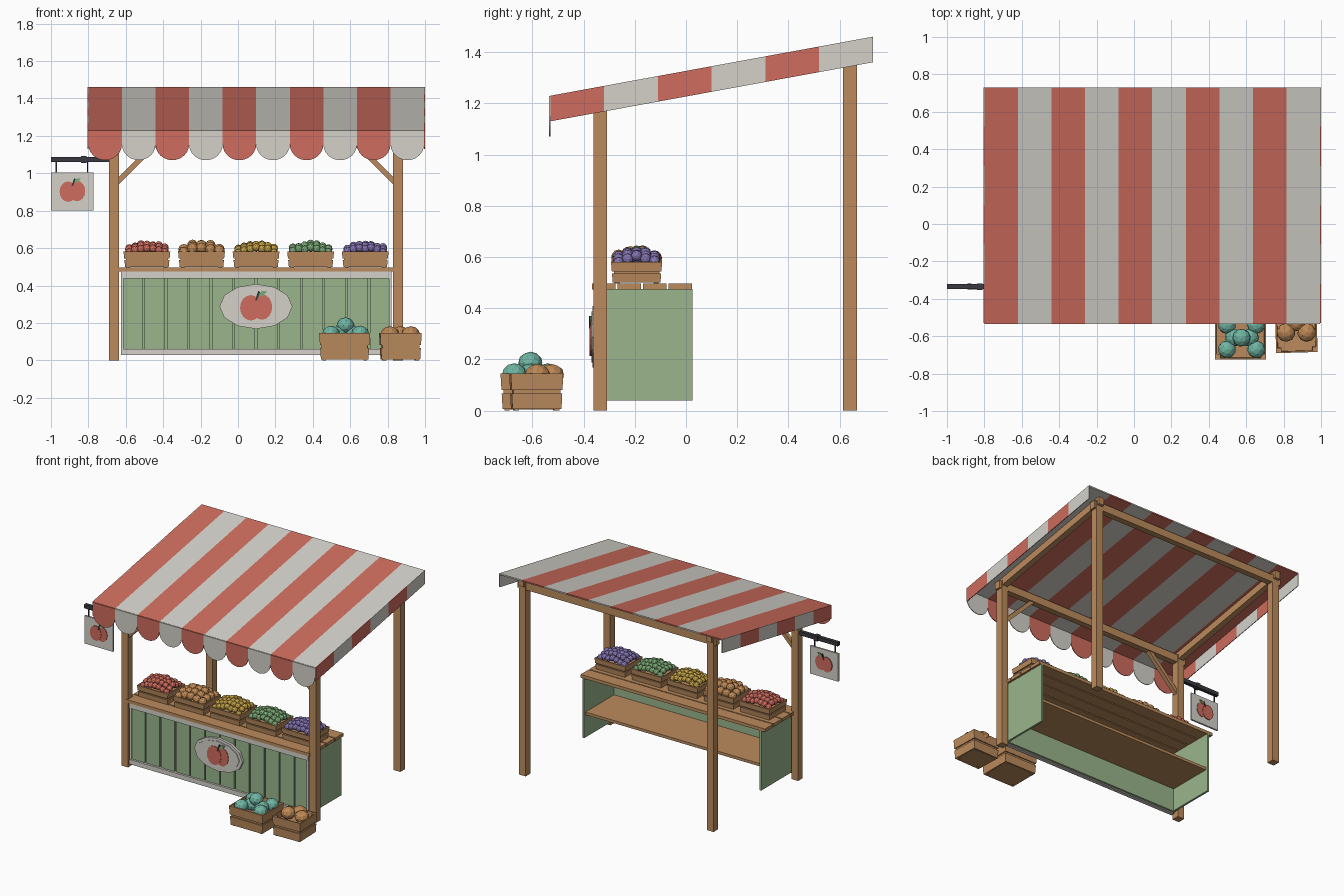
import bpy, bmesh, math, random
from mathutils import Vector, Matrix

random.seed(4)
old = bpy.data.objects.get("Cube")
if old:
    bpy.data.objects.remove(old, do_unlink=True)

COLOURS = {
    "red": (0.62, 0.15, 0.11), "white": (0.66, 0.64, 0.59), "green": (0.32, 0.46, 0.26),
    "wood": (0.50, 0.26, 0.11), "metal": (0.04, 0.04, 0.05), "orange": (0.52, 0.25, 0.09),
    "yellow": (0.55, 0.36, 0.06), "leaf": (0.20, 0.40, 0.18), "purple": (0.24, 0.18, 0.46),
    "teal": (0.16, 0.46, 0.36)}
NAMES = list(COLOURS)
MATS = []
for name, rgb in COLOURS.items():
    m = bpy.data.materials.new(name)
    m.use_nodes = True
    m.diffuse_color = (*rgb, 1)
    bsdf = m.node_tree.nodes["Principled BSDF"]
    bsdf.inputs["Base Color"].default_value = (*rgb, 1)
    bsdf.inputs["Roughness"].default_value = 0.8
    MATS.append(m)


def finish(name, bm, matrix=None):
    """Turn a bmesh into a named object holding only the colours it uses."""
    bmesh.ops.recalc_face_normals(bm, faces=bm.faces)
    used = sorted({f.material_index for f in bm.faces})
    for f in bm.faces:
        f.material_index = used.index(f.material_index)
    me = bpy.data.meshes.new(name)
    bm.to_mesh(me)
    bm.free()
    for i in used:
        me.materials.append(MATS[i])
    ob = bpy.data.objects.new(name, me)
    bpy.context.collection.objects.link(ob)
    if matrix:
        ob.matrix_world = matrix
    return ob


def prism(bm, pts, offset, colour):
    """Extrude a planar outline along an offset."""
    a = [bm.verts.new(p) for p in pts]
    b = [bm.verts.new(Vector(p) + Vector(offset)) for p in pts]
    faces = [bm.faces.new(a), bm.faces.new(b[::-1])]
    for i in range(len(a)):
        j = (i + 1) % len(a)
        faces.append(bm.faces.new((a[i], b[i], b[j], a[j])))
    for f in faces:
        f.material_index = NAMES.index(colour)


def box(bm, x0, x1, y0, y1, z0, z1, colour):
    prism(bm, [(x0, y0, z0), (x1, y0, z0), (x1, y1, z0), (x0, y1, z0)], (0, 0, z1 - z0), colour)


def single_box(name, *args):
    bm = bmesh.new()
    box(bm, *args)
    return finish(name, bm)


def ball(bm, centre, radius, colour, squash=1.0):
    turn = Matrix.Rotation(random.uniform(0, 6), 4, "Z")
    mat = Matrix.Translation(centre) @ turn @ Matrix.Diagonal((1, 1, squash, 1))
    res = bmesh.ops.create_icosphere(bm, subdivisions=2, radius=radius, matrix=mat)
    for f in {f for v in res["verts"] for f in v.link_faces}:
        f.material_index = NAMES.index(colour)


def oval(bm, x, z, rx, rz, y, depth, colour, n=16):
    ring = [(x + rx * math.cos(math.tau * i / n), y, z + rz * math.sin(math.tau * i / n)) for i in range(n)]
    prism(bm, ring, (0, depth, 0), colour)


# Canopy: sloping striped roof
LEFT, RIGHT, FRONT, BACK = -0.8, 0.995, -0.53, 0.73
STRIPE = (RIGHT - LEFT) / 10


def roof_z(y):
    return 1.23 + (y - FRONT) * 0.183


bm = bmesh.new()
for i in range(10):
    x = LEFT + i * STRIPE
    quad = [(px, py, roof_z(py)) for px, py in
            ((x, FRONT), (x + STRIPE, FRONT), (x + STRIPE, BACK), (x, BACK))]
    prism(bm, quad, (0, 0, -0.01), ("red", "white")[i % 2])
finish("canopy_roof", bm)

# Scalloped front valance
bm = bmesh.new()
for i in range(10):
    mid = LEFT + (i + 0.5) * STRIPE
    arc = [(mid - STRIPE / 2 * math.cos(math.pi * k / 12), FRONT,
            1.155 - 0.085 * math.sin(math.pi * k / 12)) for k in range(13)]
    top = [(mid + STRIPE / 2, FRONT, 1.228), (mid - STRIPE / 2, FRONT, 1.228)]
    prism(bm, arc + top, (0, -0.005, 0), ("red", "white")[i % 2])
finish("front_valance", bm)

# Side valances
for side, x, dx in (("left", RIGHT, 0.005), ("right", LEFT, -0.005)):
    bm = bmesh.new()
    step = (BACK - FRONT) / 6
    for i in range(6):
        y0, y1 = FRONT + i * step, FRONT + (i + 1) * step
        quad = [(x, y0, roof_z(y0) - 0.1), (x, y1, roof_z(y1) - 0.1), (x, y1, roof_z(y1)), (x, y0, roof_z(y0))]
        prism(bm, quad, (dx, 0, 0), ("red", "white")[i % 2])
    finish(side + "_valance", bm)

# Posts, beams and braces
POSTS_X = {"right": -0.663, "left": 0.855}
POSTS_Y = {"front": -0.335, "back": 0.641}
H = 0.027
for sx, x in POSTS_X.items():
    for sy, y in POSTS_Y.items():
        single_box(f"{sy}_{sx}_post", x - H, x + H, y - H, y + H, 0, roof_z(y) - 0.025, "wood")
    bm = bmesh.new()
    y0, y1 = -0.375, 0.685
    quad = [(x - 0.022, y, roof_z(y) - d) for y, d in ((y0, 0.065), (y1, 0.065), (y1, 0.012), (y0, 0.012))]
    prism(bm, quad, (0.044, 0, 0), "wood")
    finish(sx + "_side_beam", bm)
    bm = bmesh.new()
    s = 1 if x < 0 else -1
    pts = [(x + s * 0.02, -0.35, 0.935), (x + s * 0.02, -0.35, 0.975),
           (x + s * 0.25, -0.35, 1.205), (x + s * 0.29, -0.35, 1.205)]
    prism(bm, pts, (0, 0.03, 0), "wood")
    finish(sx + "_brace", bm)
for sy, y in POSTS_Y.items():
    z = roof_z(y) - 0.025
    single_box(sy + "_beam", -0.705, 0.897, y - 0.022, y + 0.022, z - 0.06, z - 0.005, "wood")

# Counter: boarded front, sides, shelf, trim and slatted top
X0, X1 = -0.626, 0.82
bm = bmesh.new()
box(bm, X0, X1, -0.335, -0.32, 0.035, 0.475, "green")
width = (X1 - X0) / 12
for i in range(12):
    x = X0 + i * width
    box(bm, x + 0.005, x + width - 0.005, -0.347, -0.335, 0.05, 0.46, "green")
finish("counter_front_boards", bm)
for name, x in (("right", X0), ("left", X1 - 0.015)):
    single_box(f"counter_{name}_side", x, x + 0.015, -0.32, 0.025, 0.04, 0.475, "green")
single_box("counter_shelf", X0 + 0.015, X1 - 0.015, -0.32, 0.01, 0.205, 0.225, "wood")
bm = bmesh.new()
box(bm, X0, X1, -0.362, -0.335, 0.028, 0.062, "white")
box(bm, X0, X1, -0.362, -0.335, 0.437, 0.474, "white")
for x in (X0, X1 - 0.014):
    box(bm, x, x + 0.014, -0.358, -0.335, 0.062, 0.437, "white")
finish("counter_trim", bm)
bm = bmesh.new()
for i in range(4):
    y = -0.368 + i * 0.1
    box(bm, -0.655, 0.835, y, y + 0.092, 0.474, 0.497, "wood")
finish("counter_top_slats", bm)


# Fruit picture used on the counter emblem and the hanging sign
def fruit_picture(bm, x, z, y, d, s):
    oval(bm, x + 0.032 * s, z, 0.055 * s, 0.068 * s, y, d * 0.004, "red")
    oval(bm, x - 0.028 * s, z - 0.004 * s, 0.057 * s, 0.068 * s, y, d * 0.007, "red")

    def shape(pts, depth, colour):
        prism(bm, [(x + px * s, y, z + pz * s) for px, pz in pts], (0, d * depth, 0), colour)
    shape([(-0.005, 0.035), (0.005, 0.035), (0.022, 0.08), (0.012, 0.085)], 0.009, "metal")
    shape([(0.01, 0.06), (0.035, 0.055), (0.06, 0.085), (0.03, 0.085)], 0.008, "leaf")


bm = bmesh.new()
oval(bm, 0.096, 0.288, 0.195, 0.12, -0.345, -0.02, "white", 12)
oval(bm, 0.096, 0.288, 0.172, 0.1, -0.365, -0.004, "white", 12)
fruit_picture(bm, 0.096, 0.285, -0.369, -1, 1.0)
finish("counter_emblem", bm)

# Hanging sign on its rod
bm = bmesh.new()
box(bm, -1.0, -0.69, -0.347, -0.322, 1.06, 1.088, "metal")
box(bm, -0.84, -0.81, -0.352, -0.317, 1.055, 1.092, "metal")
for x in (-0.972, -0.805):
    box(bm, x - 0.003, x + 0.003, -0.338, -0.331, 1.0, 1.06, "metal")
finish("sign_rod", bm)
bm = bmesh.new()
box(bm, -1.0, -0.772, -0.341, -0.328, 0.8, 1.004, "white")
for y, d in ((-0.341, -1), (-0.328, 1)):
    fruit_picture(bm, -0.886, 0.905, y, d, 0.8)
finish("hanging_sign", bm)


# Slatted crate, slightly wider at the top
def crate(name, x, y, z, w, d, h, floor, turn=0.0):
    bm = bmesh.new()
    a, b, t = w / 2, d / 2, 0.008
    box(bm, -a + t, a - t, -b + t, b - t, 0.004, h * floor, "wood")
    for low, high in ((0.04, 0.46), (0.56, 1.0)):
        for s in (-1, 1):
            box(bm, -a, a, *sorted((s * b, s * (b - t))), low * h, high * h, "wood")
            box(bm, *sorted((s * a, s * (a - t))), -b + t, b - t, low * h, high * h, "wood")
    for sx in (-1, 1):
        for sy in (-1, 1):
            box(bm, *sorted((sx * (a - t), sx * (a - t - 0.02))),
                *sorted((sy * (b - t), sy * (b - t - 0.02))), 0, h * 0.98, "wood")
    for v in bm.verts:
        k = 0.93 + 0.07 * v.co.z / h
        v.co.x *= k
        v.co.y *= k
    finish(name, bm, Matrix.Translation((x, y, z)) @ Matrix.Rotation(turn, 4, "Z"))


# Counter crates heaped with small fruit
for i, colour in enumerate(("red", "orange", "yellow", "leaf", "purple")):
    cx, cy = -0.487 + i * 0.2918, -0.193
    crate(f"counter_crate_{colour}", cx, cy, 0.497, 0.25, 0.2, 0.084, 0.7)
    bm = bmesh.new()
    cols, rows = (5, 4) if colour == "orange" else (7, 5)
    for c in range(cols):
        for r in range(rows):
            u, v = 2 * c / (cols - 1) - 1, 2 * r / (rows - 1) - 1
            top = 0.618 - 0.019 * (u * u + v * v) + random.uniform(-0.006, 0.006)
            ball(bm, (cx + u * 0.095, cy + v * 0.07, top), 0.13 / cols + 0.003, colour)
    finish(f"{colour}_fruit", bm)

# Ground crates with large produce
crate("ground_crate_melons", 0.57, -0.602, 0, 0.272, 0.245, 0.145, 0.7)
bm = bmesh.new()
for dx in (-0.078, 0.078):
    for dy in (-0.065, 0.065):
        ball(bm, (0.575 + dx, -0.605 + dy, 0.142), 0.048, "teal", 0.9)
for dx, z in ((0, 0.187), (-0.04, 0.14), (0.045, 0.14)):
    ball(bm, (0.575 + dx, -0.608, z), 0.048, "teal", 0.9)
finish("melons", bm)
crate("ground_crate_roots", 0.868, -0.585, 0, 0.222, 0.205, 0.145, 0.7, 0.03)
bm = bmesh.new()
for dx, dy in ((-0.055, 0), (0.055, 0), (0, 0.055)):
    ball(bm, (0.868 + dx, -0.58 + dy, 0.14), 0.05, "orange", 0.85)
finish("root_vegetables", bm)
